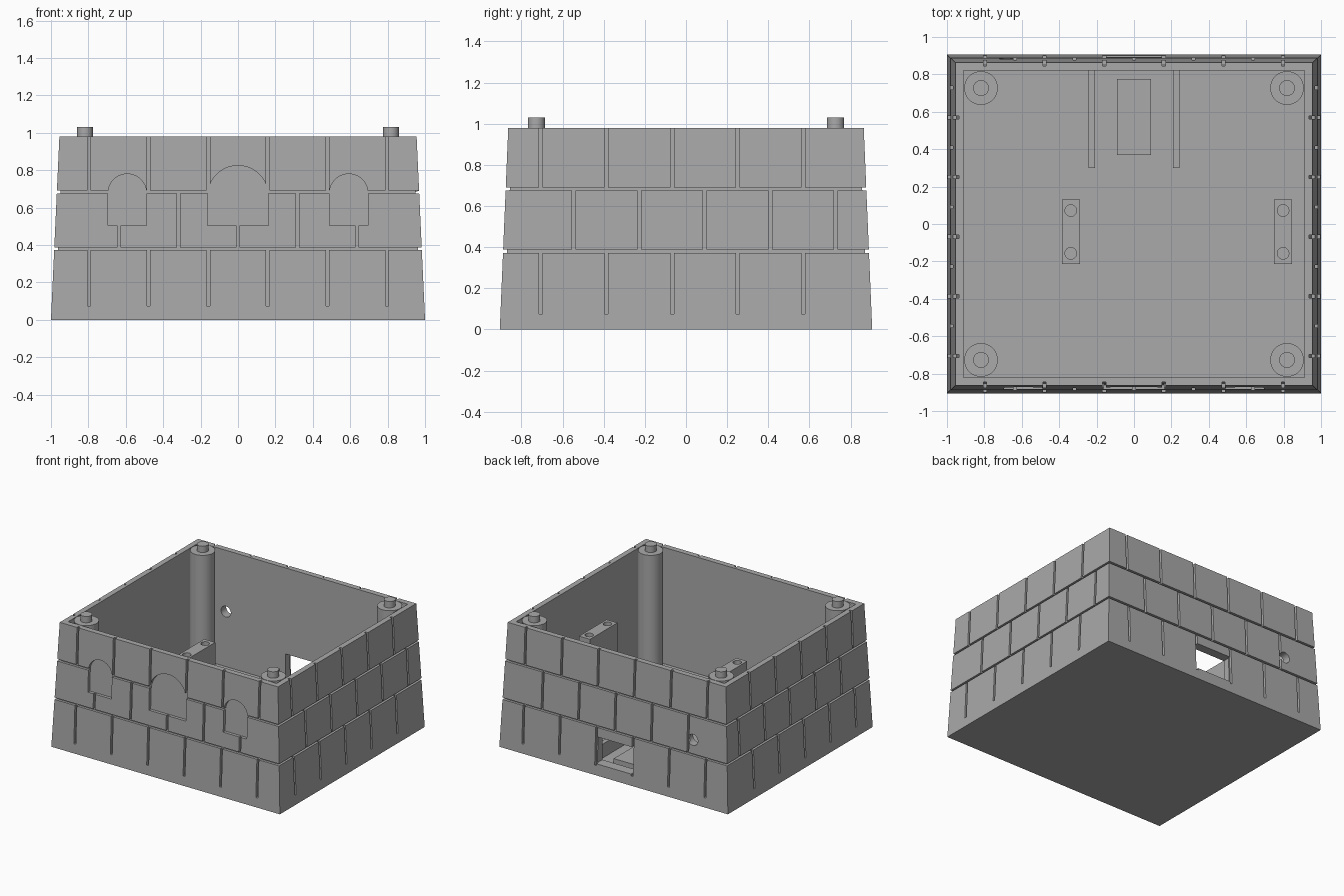
import bpy, bmesh, math
from mathutils import Matrix

default = bpy.data.objects.get("Cube")
if default:
    bpy.data.objects.remove(default, do_unlink=True)

stone = bpy.data.materials.new("stone grey")
stone.use_nodes = True
GREY = (0.4, 0.4, 0.4, 1)
stone.diffuse_color = GREY
stone.node_tree.nodes["Principled BSDF"].inputs["Base Color"].default_value = GREY

HEIGHT, FLOOR = 0.98, 0.06
INNER_X, INNER_Y = 0.912, 0.82


def finish(name, bm):
    bmesh.ops.recalc_face_normals(bm, faces=bm.faces[:])
    mesh = bpy.data.meshes.new(name)
    bm.to_mesh(mesh)
    bm.free()
    mesh.materials.append(stone)
    obj = bpy.data.objects.new(name, mesh)
    bpy.context.collection.objects.link(obj)
    return obj


def add_box(bm, x0, x1, y0, y1, z0, z1):
    mid = ((x0 + x1) / 2, (y0 + y1) / 2, (z0 + z1) / 2)
    size = (x1 - x0, y1 - y0, z1 - z0, 1)
    bmesh.ops.create_cube(bm, size=1, matrix=Matrix.Translation(mid) @ Matrix.Diagonal(size))


def add_cylinder(bm, x, y, r, z0, z1, turn=Matrix()):
    place = turn @ Matrix.Translation((x, y, (z0 + z1) / 2))
    bmesh.ops.create_cone(bm, cap_ends=True, segments=40, radius1=r, radius2=r,
                          depth=z1 - z0, matrix=place)


def box(name, *bounds):
    bm = bmesh.new()
    add_box(bm, *bounds)
    return finish(name, bm)


def half_x(z):
    return 1 - 0.046 * z


def half_y(z):
    return 0.905 - 0.042 * z


def on_wall(side, u, z, depth):
    """Point on a sloping wall, pushed inwards by depth."""
    if side in ("front", "back"):
        n = half_y(z) - depth
        return (u, -n if side == "front" else n, z)
    n = half_x(z) - depth
    return (n if side == "right" else -n, u, z)


def add_prism(bm, side, outline, depth):
    """Outline in wall coordinates, cut to a depth below the wall surface."""
    outer = [bm.verts.new(on_wall(side, u, z, -0.05)) for u, z in outline]
    inner = [bm.verts.new(on_wall(side, u, z, depth)) for u, z in outline]
    bm.faces.new(outer)
    bm.faces.new(inner[::-1])
    for i in range(len(outline)):
        j = (i + 1) % len(outline)
        bm.faces.new((outer[i], inner[i], inner[j], outer[j]))


def rect(u0, u1, z0, z1):
    return [(u0, z0), (u1, z0), (u1, z1), (u0, z1)]


def cut(obj, cutter):
    mod = obj.modifiers.new("cut", "BOOLEAN")
    mod.operation, mod.solver, mod.object = "DIFFERENCE", "EXACT", cutter
    mod.use_self = True
    cutter.hide_render = True
    bpy.context.view_layer.objects.active = obj
    bpy.ops.object.modifier_apply(modifier=mod.name)
    bpy.data.objects.remove(cutter, do_unlink=True)


def smooth(obj):
    bpy.ops.object.select_all(action="DESELECT")
    obj.select_set(True)
    bpy.context.view_layer.objects.active = obj
    bpy.ops.object.shade_smooth_by_angle(angle=math.radians(30))


# Tapered outer body
bm = bmesh.new()
rings = []
for z in (0, HEIGHT):
    x, y = half_x(z), half_y(z)
    rings.append([bm.verts.new((sx * x, sy * y, z))
                  for sx, sy in ((-1, -1), (1, -1), (1, 1), (-1, 1))])
for ring in rings:
    bm.faces.new(ring)
for i in range(4):
    j = (i + 1) % 4
    bm.faces.new((rings[0][i], rings[0][j], rings[1][j], rings[1][i]))
body = finish("brick_body", bm)

# Straight-sided hollow, rear opening and rear cable hole
cut(body, box("hollow", -INNER_X, INNER_X, -INNER_Y, INNER_Y, FLOOR, 1.2))
cut(body, box("rear_opening", -0.158, 0.158, 0.7, 1.1, 0.09, 0.3))
bm = bmesh.new()
add_cylinder(bm, -0.68, 0.495, 0.043, -1.1, -0.7, Matrix.Rotation(math.pi / 2, 4, "X"))
cut(body, finish("cable_hole", bm))

# Mortar joints between bricks
JOINT, STEP, DEPTH = 0.0085, 0.3185, 0.02
COURSES = (0.38, 0.683)
bm = bmesh.new()
for side in ("front", "back", "left", "right"):
    for z in COURSES:
        add_prism(bm, side, rect(-1.15, 1.15, z - 0.0075, z + 0.0075), DEPTH)
    long_wall = side in ("front", "back")
    start = -2.5 * STEP if long_wall else -0.705
    count = 6 if long_wall else 5
    middle_count = 5
    for z0, z1, shift, n in ((0.075, COURSES[0], 0, count),
                             (COURSES[0], COURSES[1], STEP / 2, middle_count),
                             (COURSES[1], 1.05, 0, count)):
        for i in range(n):
            u = start + shift + i * STEP
            add_prism(bm, side, rect(u - JOINT, u + JOINT, z0, z1), DEPTH)
cut(body, finish("mortar_joints", bm))

# Recessed arched windows on the front
bm = bmesh.new()
for x, r, top in ((-0.592, 0.103, 0.78), (0, 0.162, 0.825), (0.592, 0.103, 0.78)):
    arch = [(x - r, 0.505), (x + r, 0.505)]
    for i in range(25):
        a = math.pi * i / 24
        arch.append((x + r * math.cos(a), top - r + r * math.sin(a)))
    add_prism(bm, "front", arch, 0.024)
cut(body, finish("arched_windows", bm))
smooth(body)

# Corner posts with locating pegs
for sx, across in ((-1, "left"), (1, "right")):
    for sy, along in ((-1, "front"), (1, "back")):
        for part, r, z0, z1 in (("post", 0.09, FLOOR - 0.01, HEIGHT),
                                ("peg", 0.042, HEIGHT - 0.01, 1.03)):
            bm = bmesh.new()
            add_cylinder(bm, sx * 0.818, sy * 0.727, r, z0, z1)
            smooth(finish(f"{along}_{across}_corner_{part}", bm))

# Mounting blocks with screw holes
for name, x in (("middle_mount", -0.338), ("side_mount", 0.797)):
    mount = box(name, x - 0.048, x + 0.048, -0.213, 0.13, FLOOR - 0.01, 0.62)
    bm = bmesh.new()
    for y in (-0.157, 0.072):
        add_cylinder(bm, x, y, 0.031, 0.45, 0.7)
    cut(mount, finish("screw_holes", bm))
    smooth(mount)

# Guide ribs and pad behind the rear opening
for name, x in (("rib_a", -0.226), ("rib_b", 0.226)):
    box("guide_" + name, x - 0.017, x + 0.017, 0.3, INNER_Y + 0.01, FLOOR - 0.01, 0.17)
box("floor_pad", -0.09, 0.09, 0.37, 0.775, FLOOR - 0.01, 0.1)
